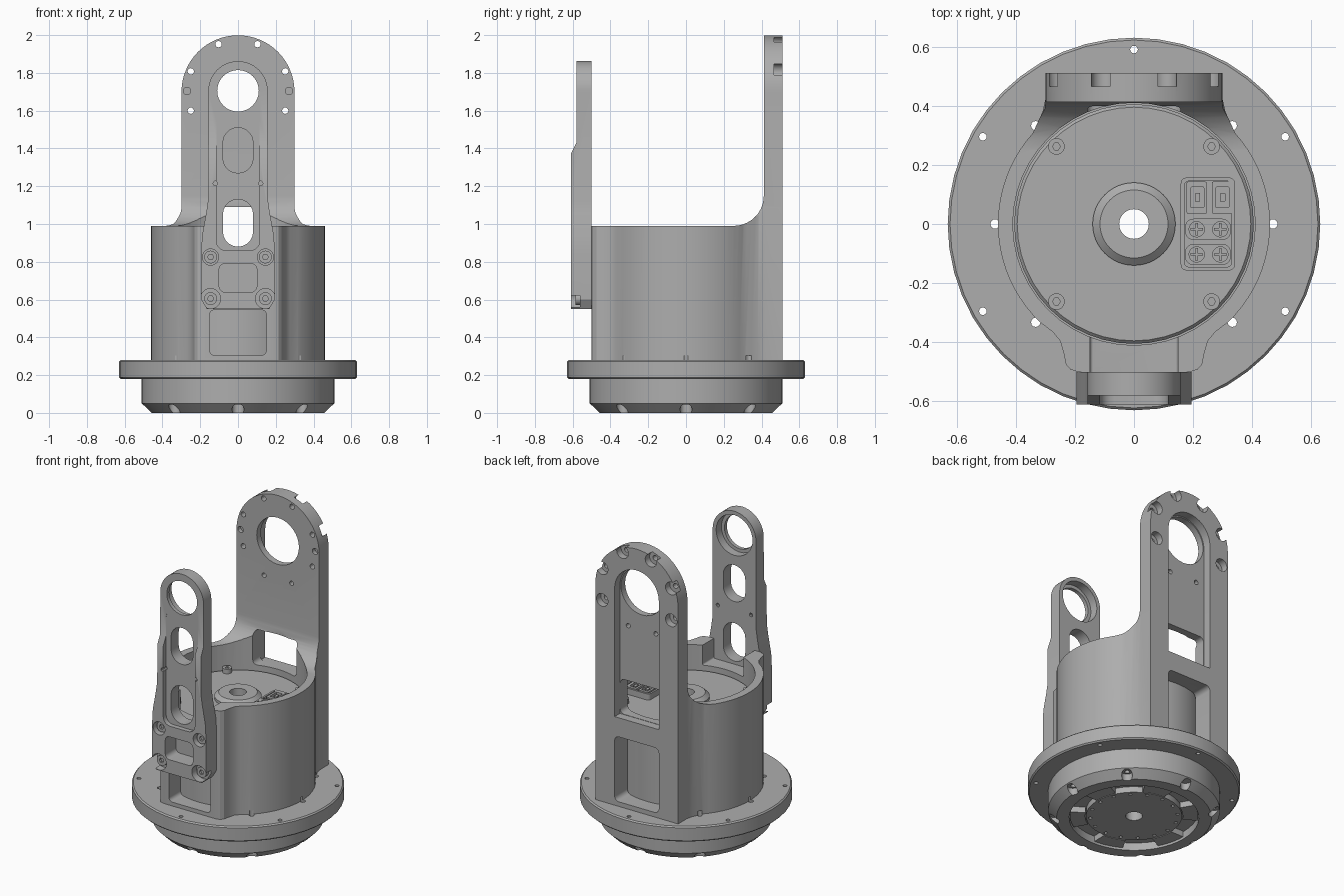
import bpy, bmesh
from math import sin, cos, pi, radians

if "Cube" in bpy.data.objects:
    bpy.data.objects.remove(bpy.data.objects["Cube"])

metal = bpy.data.materials.new("machined_grey")
metal.use_nodes = True
GREY = (0.42, 0.42, 0.42, 1)
metal.diffuse_color = GREY
metal.node_tree.nodes["Principled BSDF"].inputs["Base Color"].default_value = GREY
parts = []


def finish(name, bm):
    bmesh.ops.recalc_face_normals(bm, faces=bm.faces)
    mesh = bpy.data.meshes.new(name)
    bm.to_mesh(mesh)
    bm.free()
    mesh.materials.append(metal)
    obj = bpy.data.objects.new(name, mesh)
    bpy.context.collection.objects.link(obj)
    return obj


def arc(cx, cy, r, a0=0, a1=360, n=16):
    return [(cx + r * cos(radians(a0 + (a1 - a0) * i / n)),
             cy + r * sin(radians(a0 + (a1 - a0) * i / n))) for i in range(n + 1)]


def circle(cx, cy, r, n=20):
    return arc(cx, cy, r, n=n)[:-1]


def rounded(x0, x1, y0, y1, r, n=5):
    return (arc(x1 - r, y0 + r, r, -90, 0, n) + arc(x1 - r, y1 - r, r, 0, 90, n)
            + arc(x0 + r, y1 - r, r, 90, 180, n) + arc(x0 + r, y0 + r, r, 180, 270, n))


def mirrored(half):
    return half + [(-x, y) for x, y in reversed(half)]


def prism(name, outline, lo, hi, axis="Z"):
    place = {"X": lambda u, v: (lo, u, v), "Y": lambda u, v: (u, lo, v),
             "Z": lambda u, v: (u, v, lo)}[axis]
    bm = bmesh.new()
    face = bm.faces.new([bm.verts.new(place(u, v)) for u, v in outline])
    ext = bmesh.ops.extrude_face_region(bm, geom=[face])["geom"]
    move = [(hi - lo) * (axis == a) for a in "XYZ"]
    bmesh.ops.translate(bm, vec=move, verts=[e for e in ext if isinstance(e, bmesh.types.BMVert)])
    bmesh.ops.remove_doubles(bm, verts=bm.verts, dist=1e-5)
    return finish(name, bm)


def lathe(name, profile, n=48):
    bm = bmesh.new()
    rings = [[bm.verts.new((r * cos(2 * pi * i / n), r * sin(2 * pi * i / n), z))
              for r, z in profile] for i in range(n)]
    for i in range(n):
        a, b = rings[i], rings[(i + 1) % n]
        for j in range(len(profile)):
            k = (j + 1) % len(profile)
            bm.faces.new((a[j], b[j], b[k], a[k]))
    return finish(name, bm)


def cut(obj, outline, lo, hi, axis="Z"):
    tool = prism("cutter", outline, lo, hi, axis)
    mod = obj.modifiers.new("cut", "BOOLEAN")
    mod.operation, mod.solver, mod.object = "DIFFERENCE", "EXACT", tool
    graph = bpy.context.evaluated_depsgraph_get()
    mesh = bpy.data.meshes.new_from_object(obj.evaluated_get(graph))
    obj.modifiers.clear()
    obj.data = mesh
    bpy.data.objects.remove(tool)


def keep(obj):
    parts.append(obj)
    return obj


def polar(r, count, start=0):
    return [(r * cos(radians(start + 360 * i / count)),
             r * sin(radians(start + 360 * i / count))) for i in range(count)]


# Base with mounting flange
base = keep(lathe("base_flange", [
    (.05, .28), (.05, .012), (.285, .012), (.285, .05), (.385, .05), (.385, 0), (.46, 0),
    (.51, .05), (.51, .18), (.622, .18), (.63, .188), (.63, .272), (.622, .28)]))
for x, y in polar(.59, 6, 30):
    cut(base, circle(x, y, .013, 12), .1, .4)
rim_holes = [p for p in polar(.47, 8) if abs(p[0]) > .1]
for x, y in polar(.475, 8):
    cut(base, circle(x, y, .032, 16), -.1, .045)
for x, y in rim_holes:
    cut(base, circle(x, y, .016, 12), -.1, .4)
for x, y in polar(.26, 16):
    cut(base, circle(x, y, .011, 10), -.1, .04)
for i in range(6):
    a = 60 * i
    keep(prism("base_lug", arc(0, 0, .29, a, a + 28, 6) + arc(0, 0, .38, a + 28, a, 6), .012, .06))

# Motor inside the housing
motor = keep(lathe("motor", [
    (.05, .27), (.05, .87), (.115, .87), (.14, .848), (.14, .83), (.395, .83),
    (.405, .82), (.405, .27)]))
for x, y in polar(.371, 4, 45):
    boss = keep(prism("motor_screw", circle(x, y, .028), .82, .86))
    cut(boss, circle(x, y, .013, 6), .84, .9)

# Connector block on the motor
block = keep(prism("connector_block", rounded(.158, .342, -.157, .157, .02), .82, .87))
cut(block, rounded(.17, .33, -.145, .145, .015), .845, .9)
for x in (.212, .297):
    socket = keep(prism("socket", rounded(x - .034, x + .034, .035, .143, .005), .84, .872))
    cut(socket, rounded(x - .02, x + .024, .055, .125, .004), .85, .9)
    keep(prism("socket_key", rounded(x - .006, x + .012, .075, .105, .004), .845, .868))
for y in (-.018, -.103):
    plate = keep(prism("terminal_plate", rounded(.172, .328, y - .036, y + .036, .03), .84, .872))
    for x in (.212, .292):
        cut(plate, circle(x, y, .026, 16), .855, .9)
        for w, h in ((.022, .004), (.004, .022)):
            keep(prism("terminal_cross", rounded(x - w, x + w, y - h, y + h, .002, 2), .85, .87))

# Housing and tall rear plate as one machined body
half = ([(.30, .51), (.30, .42), (.309, .38)] + arc(0, 0, .46, 42, -46, 20)
        + [(.275, -.365), (.25, -.395), (.237, -.44), (.23, -.475), (.215, -.492), (.19, -.5)])
body = keep(prism("housing_and_rear_plate", mirrored(half), .28, 2.05))
cut(body, circle(0, 0, .41, 48), .2, 1.3)
cut(body, [(-1, .99)] + arc(.252, 1.15, .16, -90, 0, 10) + [(.412, 2.2), (-1, 2.2)], -1, 1, "X")
cut(body, [(1, .991)] + arc(.4, 1.091, .101, 270, 180, 8) + arc(0, 1.7, .299, 0, 180, 32)
    + arc(-.4, 1.091, .101, 0, -90, 8) + [(-1, .991), (-1, 2.3), (1, 2.3)], -1, 1, "Y")

# Rear pocket, windows and bearing hole
cut(body, [(-.16, .86), (.16, .86)] + arc(0, 1.7, .16, 0, 180, 24), .455, .7, "Y")
cut(body, rounded(-.158, .158, .862, 1.09, .03), .2, .7, "Y")
cut(body, rounded(-.16, .16, .31, .735, .03), .2, .7, "Y")
cut(body, circle(0, 1.7, .153, 32), .2, .7, "Y")
for s in (-1, 1):
    for x, z in ((.103, 1.952), (.25, 1.808), (.25, 1.6)):
        cut(body, circle(s * x, z, .017, 12), .2, .7, "Y")
        cut(body, circle(s * x, z, .042, 16), .465, .7, "Y")
    cut(body, circle(s * .27, 1.704, .02, 12), .3, .44, "Y")
    cut(body, circle(s * .1, 1.45, .015, 12), .2, .7, "Y")

# Front pocket and top groove of the housing
cut(body, rounded(-.15, .15, .305, .545, .025), -.7, -.2, "Y")
cut(body, rounded(-.148, .148, .86, 1.2, .01), -.7, -.2, "Y")
for x, y in rim_holes:
    cut(body, circle(x, y, .016, 12), .2, .305)

# Front arm with stepped thickness
half = [(.165, .55), (.195, .60), (.195, .85), (.19, .94), (.168, 1.06), (.158, 1.13)]
arm = keep(prism("front_arm", mirrored(half + arc(0, 1.705, .157, 0, 88, 14)), -.61, -.5, "Y"))
cut(arm, [(-.7, 1.36), (-.615, 1.36), (-.58, 1.43), (-.58, 2), (-.7, 2)], -1, 1, "X")
cut(arm, rounded(-.115, .115, .86, 1.6, .05), -.7, -.579, "Y")
cut(arm, rounded(-.08, .08, .88, 1.13, .079), -.7, -.4, "Y")
cut(arm, rounded(-.08, .08, 1.27, 1.51, .079), -.7, -.4, "Y")
cut(arm, rounded(-.1, .1, .64, .79, .03), -.7, -.4, "Y")
cut(arm, circle(0, 1.705, .11, 32), -.7, -.4, "Y")
cut(arm, circle(0, 1.705, .132, 32), -.555, -.4, "Y")
for s in (-1, 1):
    cut(arm, circle(s * .12, 1.215, .012, 10), -.7, -.4, "Y")
    for z, r in ((.825, .043), (.605, .053)):
        cut(arm, circle(s * .145, z, r), -.7, -.56, "Y")
        screw = keep(prism("arm_screw", circle(s * .145, z, .034, 16), -.585, -.5, "Y"))
        cut(screw, circle(s * .145, z, .016, 6), -.7, -.57, "Y")

# Smooth round surfaces, keep machined edges sharp
bpy.ops.object.select_all(action="DESELECT")
for obj in parts:
    obj.select_set(True)
bpy.context.view_layer.objects.active = body
bpy.ops.object.shade_smooth_by_angle(angle=radians(28))
